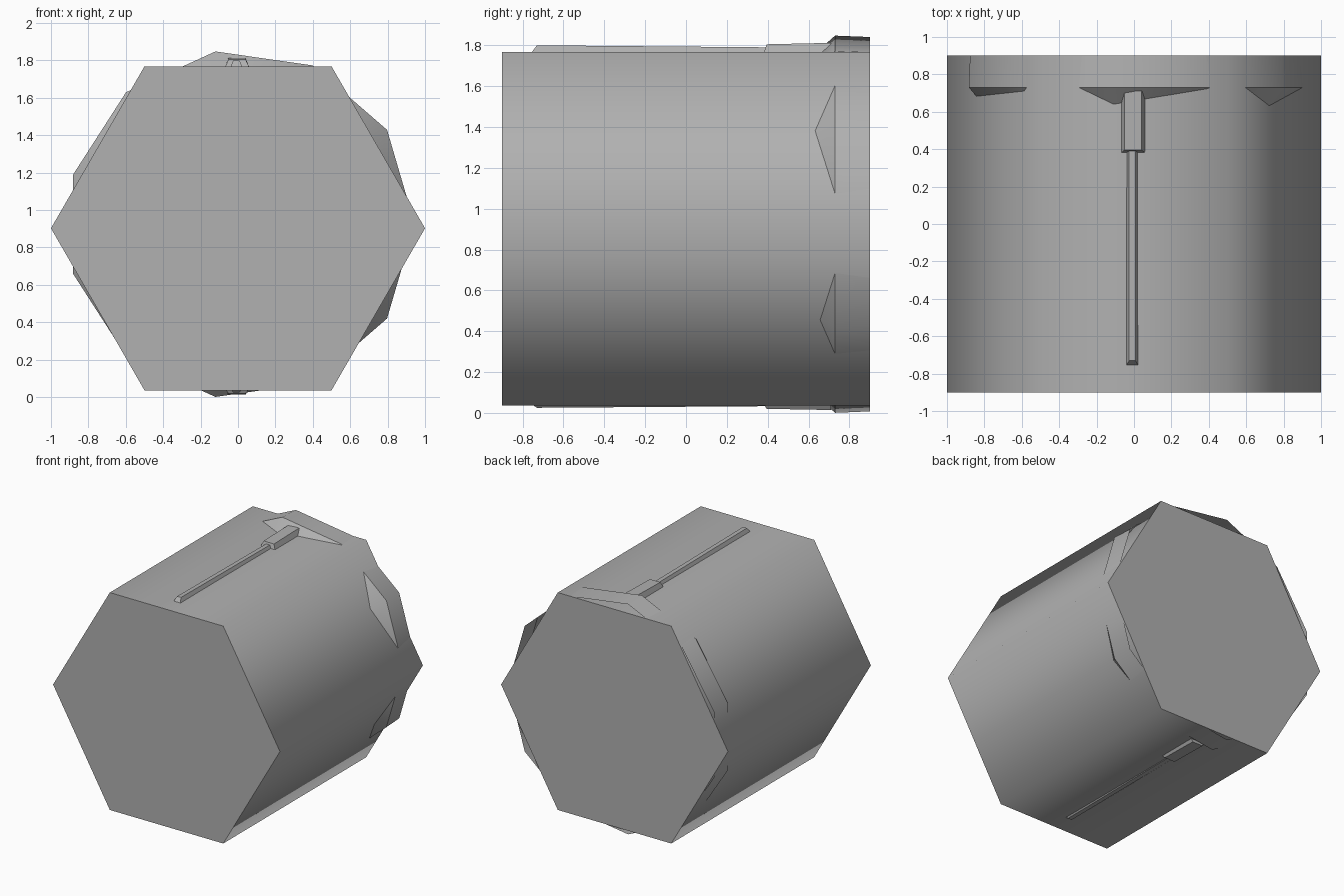
import bpy, bmesh
from math import cos, sin, pi, radians

if "Cube" in bpy.data.objects:
    bpy.data.objects.remove(bpy.data.objects["Cube"])

# Mid grey shared by every part
grey = bpy.data.materials.new("mid_grey")
grey.diffuse_color = (0.44, 0.44, 0.44, 1)
grey.use_nodes = True
grey.node_tree.nodes["Principled BSDF"].inputs["Base Color"].default_value = grey.diffuse_color


def ring(sides, r, y, z, x=0):
    # Regular polygon facing along y
    return [(x + r * cos(2 * pi * i / sides), y, z + r * sin(2 * pi * i / sides))
            for i in range(sides)]


def loft(name, rings, smooth=None, end_cap=True):
    # Skin a list of equal rings and cap the ends
    bm = bmesh.new()
    vs = [[bm.verts.new(p) for p in r] for r in rings]
    n = len(vs[0])
    for a, b in zip(vs, vs[1:]):
        for i in range(n):
            j = (i + 1) % n
            bm.faces.new((a[i], a[j], b[j], b[i]))
    bm.faces.new(vs[0])
    if end_cap:
        bm.faces.new(vs[-1])
    bmesh.ops.recalc_face_normals(bm, faces=bm.faces)
    me = bpy.data.meshes.new(name)
    bm.to_mesh(me)
    bm.free()
    me.materials.append(grey)
    ob = bpy.data.objects.new(name, me)
    bpy.context.collection.objects.link(ob)
    if smooth:
        bpy.ops.object.select_all(action='DESELECT')
        ob.select_set(True)
        bpy.context.view_layer.objects.active = ob
        bpy.ops.object.shade_smooth_by_angle(angle=radians(smooth))
    return ob


def bar(name, x, w_base, w_top, y_base, y_top, z_base, z_front, z_back):
    # Tapered bar lying along y, its top sloping from front to back
    loft(name, [
        [(x - w_base, y_base[0], z_base), (x + w_base, y_base[0], z_base),
         (x + w_base, y_base[1], z_base), (x - w_base, y_base[1], z_base)],
        [(x - w_top, y_top[0], z_front), (x + w_top, y_top[0], z_front),
         (x + w_top, y_top[1], z_back), (x - w_top, y_top[1], z_back)]])


# Six-sided main body, smooth around, sharp at the ends
loft("hex_body", [ring(6, 1, -0.9, 0.902), ring(6, 1, 0.9, 0.902)], 65)

# Eleven-sided rear collar, open at the back, whose corners poke through the body
XC, ZC = 0.012, 0.924
loft("rear_collar", [ring(11, 0.70, 0.47, ZC, XC), ring(11, 0.933, 0.73, ZC, XC),
                     ring(11, 0.926, 0.9, ZC, XC)], 38, end_cap=False)

# Rod and block on the top and on the underside
for side, base, rod, block in (("top", 1.76, (1.80, 1.79), (1.805, 1.812)),
                               ("bottom", 0.045, (0.025, 0.033), (0.020, 0.014))):
    bar(side + "_rod", -0.009, 0.033, 0.017, (-0.76, 0.42), (-0.73, 0.42), base, *rod)
    bar(side + "_block", -0.005, 0.066, 0.046, (0.38, 0.71), (0.395, 0.71), base, *block)
